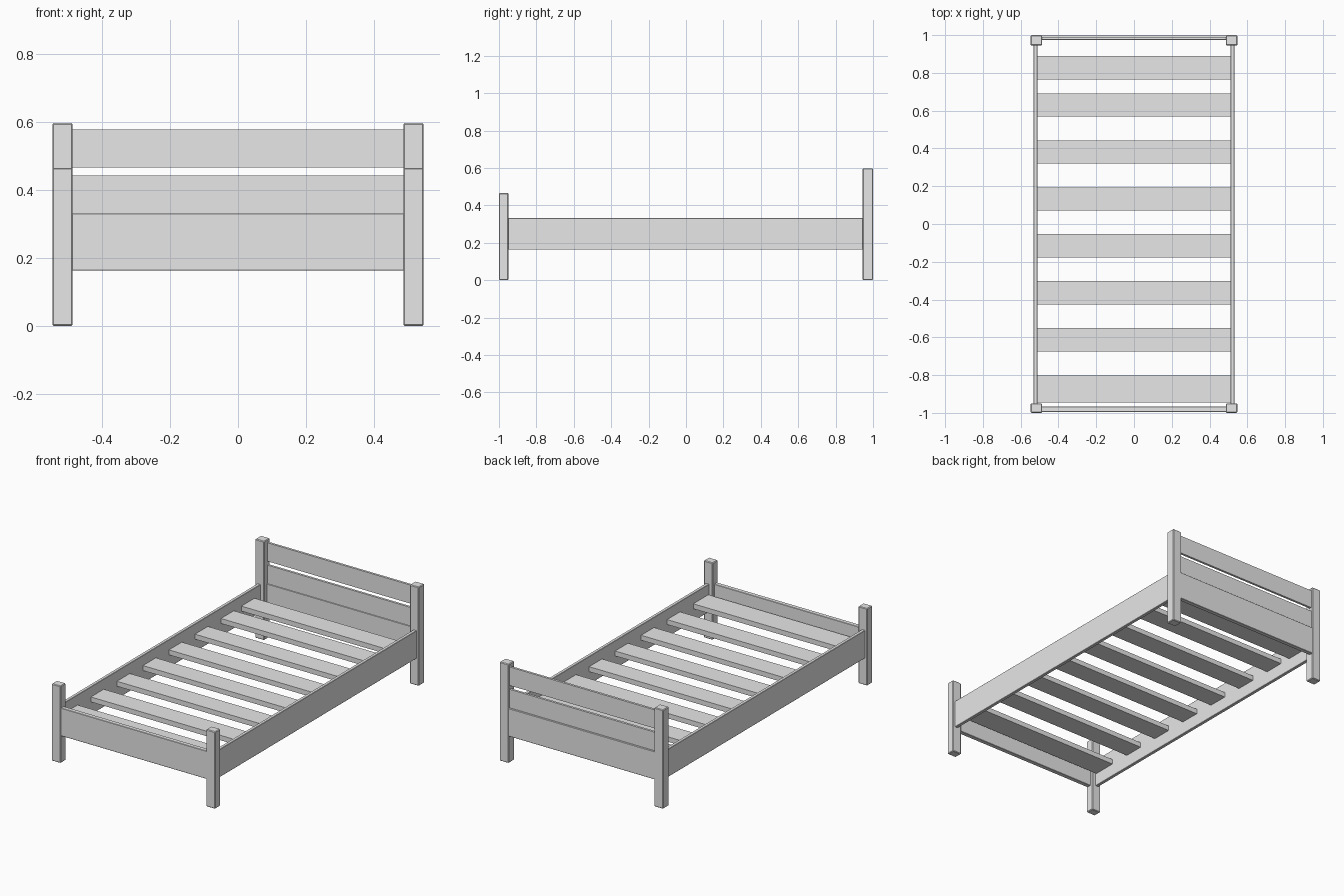
import bpy

cube = bpy.data.objects.get("Cube")
if cube:
    bpy.data.objects.remove(cube, do_unlink=True)

# One plain grey for the whole bed
grey = bpy.data.materials.new("plain_grey")
grey.use_nodes = True
grey.diffuse_color = (0.8, 0.8, 0.8, 1)
grey.node_tree.nodes["Principled BSDF"].inputs["Base Color"].default_value = (0.8, 0.8, 0.8, 1)


def board(name, x, y, z, bevel=0.0):
    """Box spanning the given (low, high) ranges, with optional eased edges."""
    spans = (x, y, z)
    bpy.ops.mesh.primitive_cube_add(size=1, location=[(a + b) / 2 for a, b in spans])
    ob = bpy.context.object
    ob.name = name
    ob.scale = [b - a for a, b in spans]
    bpy.ops.object.transform_apply(location=False, rotation=False, scale=True)
    ob.data.materials.append(grey)
    if bevel:
        mod = ob.modifiers.new("eased_edges", "BEVEL")
        mod.width = bevel
        mod.segments = 1
    return ob


POST_IN, POST_OUT = 0.487, 0.547
RAIL_IN, RAIL_OUT = 0.512, 0.532
RAIL_Z = (0.163, 0.332)
EASE = 0.004

# Posts and side rails, mirrored left and right
for side, s in (("left", 1), ("right", -1)):
    post_x = sorted((s * POST_IN, s * POST_OUT))
    rail_x = sorted((s * RAIL_IN, s * RAIL_OUT))
    board(f"front_post_{side}", post_x, (-1, -0.95), (0, 0.466), EASE)
    board(f"back_post_{side}", post_x, (0.945, 1), (0, 0.598), EASE)
    board(f"side_rail_{side}", rail_x, (-0.952, 0.947), RAIL_Z, 0.002)

# Footboard and headboard
between = (-POST_IN - 0.004, POST_IN + 0.004)
board("foot_rail", between, (-0.994, -0.967), RAIL_Z, 0.002)
board("head_rail", between, (0.973, 0.999), RAIL_Z, 0.002)
board("head_panel", between, (0.976, 0.99), (0.325, 0.444))
board("head_top_board", between, (0.976, 0.99), (0.467, 0.579))

# Slats: evenly spaced, with a closer one at the head and a wider one at the foot
slat_ranges = [(-0.944, -0.801), (0.764, 0.889)]
slat_ranges += [(-0.674 + i * 0.2485, -0.551 + i * 0.2485) for i in range(6)]
for i, y in enumerate(sorted(slat_ranges), 1):
    board(f"slat_{i}", (-RAIL_IN, RAIL_IN), y, (0.24, 0.27))
